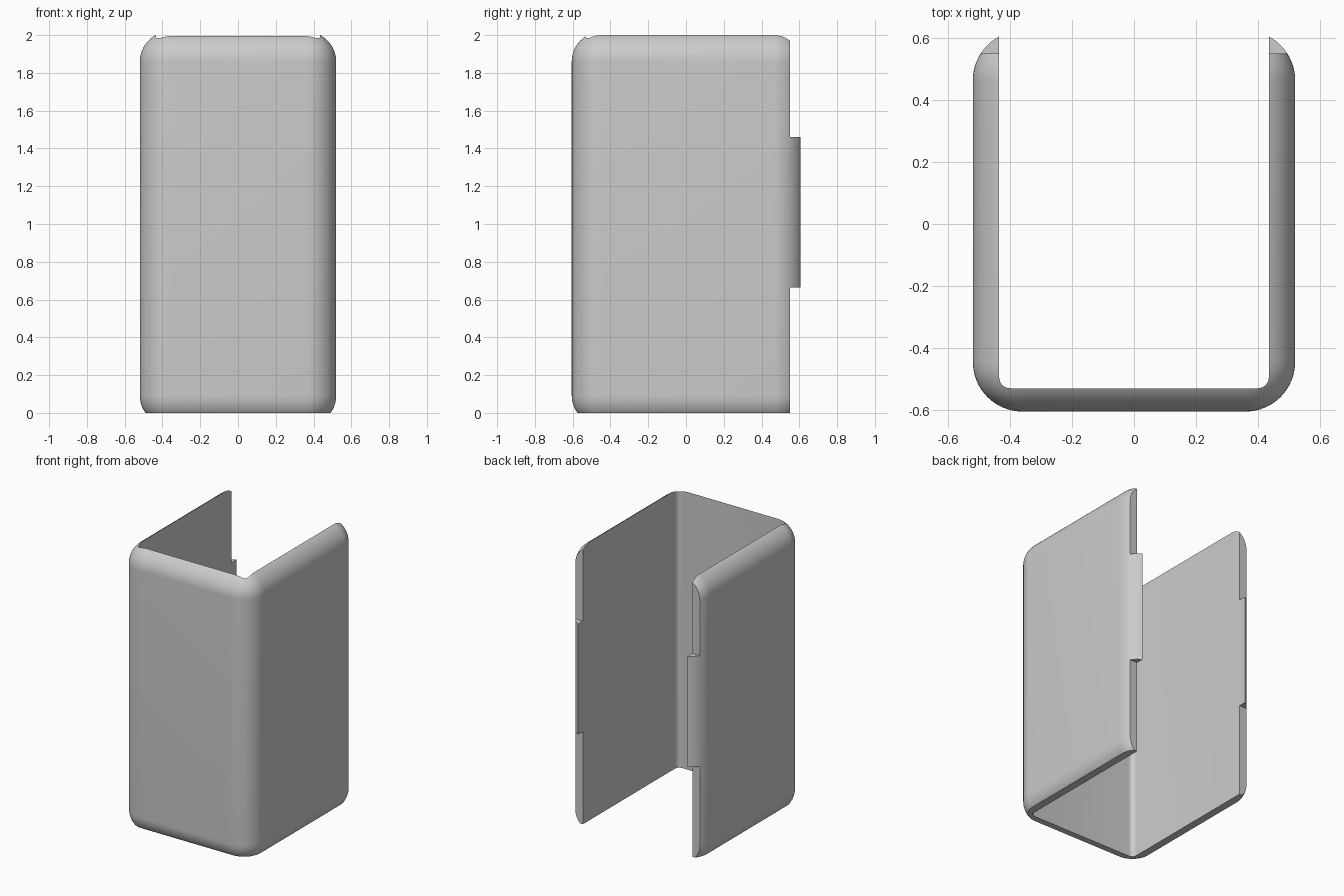
import bpy, bmesh, math

if "Cube" in bpy.data.objects:
    bpy.data.objects.remove(bpy.data.objects["Cube"])

grey = bpy.data.materials.new("plain grey")
grey.diffuse_color = (0.6, 0.6, 0.6, 1)
grey.use_nodes = True
grey.node_tree.nodes["Principled BSDF"].inputs["Base Color"].default_value = grey.diffuse_color


def box(name, lo, hi, radius=0, segments=1, vertical_only=False):
    """Box between two corners, optionally with rounded edges."""
    bm = bmesh.new()
    bmesh.ops.create_cube(bm, size=1)
    for v in bm.verts:
        v.co = [a + (c + 0.5) * (b - a) for a, b, c in zip(lo, hi, v.co)]
    if radius:
        edges = [e for e in bm.edges if not vertical_only
                 or abs(e.verts[0].co.z - e.verts[1].co.z) > 0.1]
        bmesh.ops.bevel(bm, geom=edges, offset=radius, segments=segments,
                        profile=0.5, affect='EDGES')
    mesh = bpy.data.meshes.new(name)
    bm.to_mesh(mesh)
    bm.free()
    mesh.materials.append(grey)
    ob = bpy.data.objects.new(name, mesh)
    bpy.context.collection.objects.link(ob)
    return ob


# Rounded outer body, larger than the visible part on the trimmed sides
shell = box("cover_shell", (-0.52, -0.605, -0.067), (0.52, 0.624, 2.019), 0.16, 16)

cutters = [
    # Hollow, open at the top, bottom and back
    box("hollow_cutter", (-0.435, -0.53, -1), (0.435, 2, 3), 0.035, 8, True),
    # Flat bottom
    box("bottom_cutter", (-1, -1, -1), (1, 1.5, 0)),
    # Back edge above and below the tabs
    box("upper_back_cutter", (-1.2, 0.55, 1.46), (1.2, 1.2, 2.5)),
    box("lower_back_cutter", (-1.2, 0.55, -0.5), (1.2, 1.2, 0.665)),
]

bpy.context.view_layer.objects.active = shell
shell.select_set(True)
for c in cutters:
    mod = shell.modifiers.new(c.name, 'BOOLEAN')
    mod.operation = 'DIFFERENCE'
    mod.solver = 'EXACT'
    mod.object = c
    bpy.ops.object.modifier_apply(modifier=mod.name)
for c in cutters:
    bpy.data.objects.remove(c, do_unlink=True)

bpy.ops.object.shade_smooth_by_angle(angle=math.radians(25))
